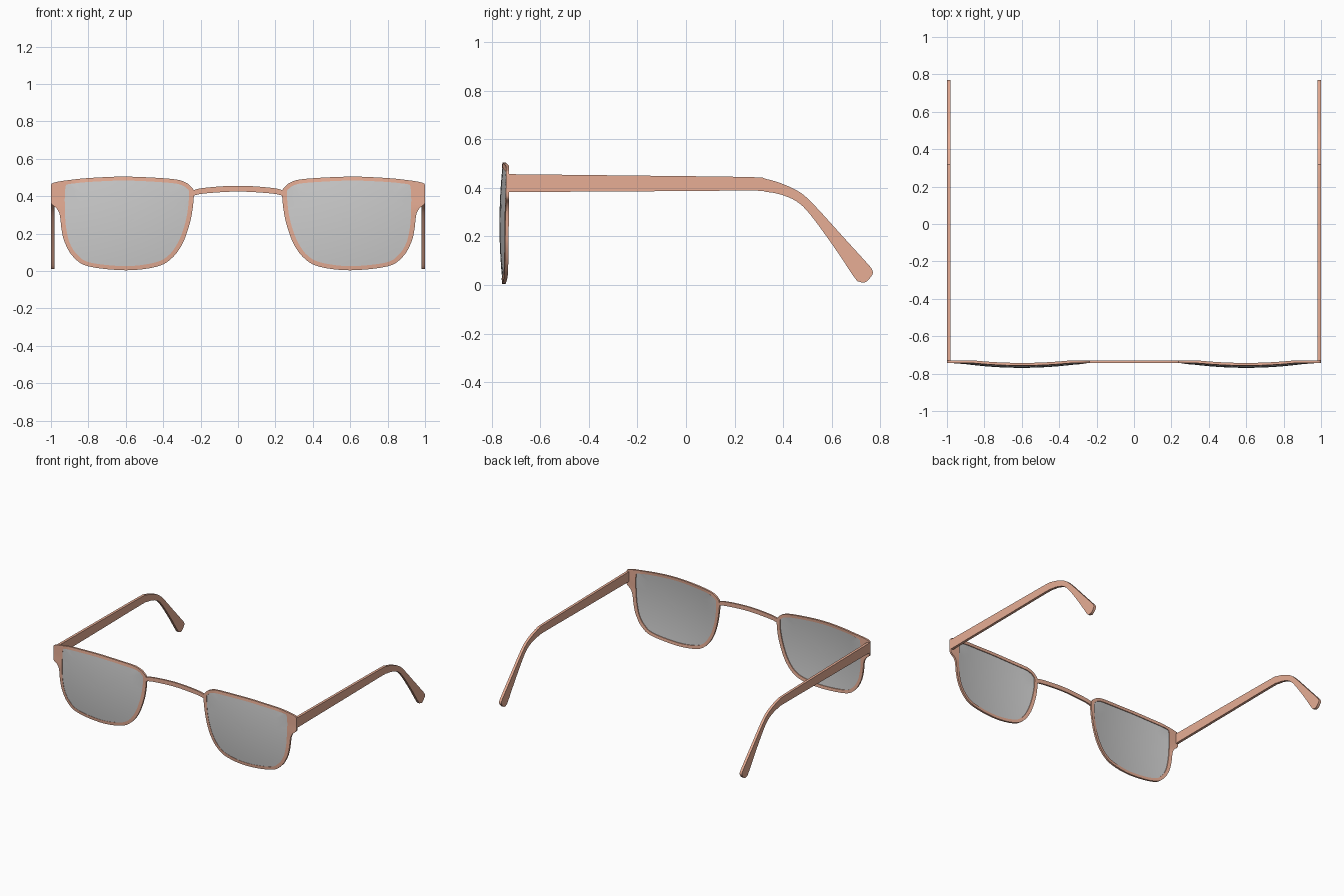
import bpy, bmesh, math

if "Cube" in bpy.data.objects:
    bpy.data.objects.remove(bpy.data.objects["Cube"])

frame_mat = bpy.data.materials.new("frame_salmon")
frame_mat.diffuse_color = (0.8, 0.42, 0.3, 1)
frame_mat.use_nodes = True
frame_mat.node_tree.nodes["Principled BSDF"].inputs["Base Color"].default_value = frame_mat.diffuse_color


def catmull(pts, steps, closed=True):
    """Smooth a list of control points of any dimension."""
    n, out = len(pts), []
    for i in range(n if closed else n - 1):
        idx = [(i + k) % n if closed else min(max(i + k, 0), n - 1) for k in (-1, 0, 1, 2)]
        a, b, c, d = (pts[k] for k in idx)
        for s in range(steps):
            t = s / steps
            out.append([0.5 * (2 * q + (r - p) * t + (2 * p - 5 * q + 4 * r - u) * t * t
                               + (3 * q - p - 3 * r + u) * t ** 3)
                        for p, q, r, u in zip(a, b, c, d)])
    if not closed:
        out.append(list(pts[-1]))
    return out


def make(name, verts, faces, mat=None, mirror=False):
    me = bpy.data.meshes.new(name)
    me.from_pydata(verts, [], faces)
    bm = bmesh.new()
    bm.from_mesh(me)
    bmesh.ops.recalc_face_normals(bm, faces=bm.faces)
    bm.to_mesh(me)
    bm.free()
    me.shade_smooth()
    me.set_sharp_from_angle(angle=math.radians(35))
    ob = bpy.data.objects.new(name, me)
    bpy.context.collection.objects.link(ob)
    if mat:
        me.materials.append(mat)
    if mirror:
        ob.modifiers.new("mirror", 'MIRROR').use_mirror_merge = False
    return ob


def band(rings, closed=True):
    """Quads joining matching points of successive rings (rings form a loop of sections)."""
    n, m = len(rings[0]), len(rings)
    verts = [v for r in rings for v in r]
    faces = [(k * n + i, k * n + (i + 1) % n, (k + 1) % m * n + (i + 1) % n, (k + 1) % m * n + i)
             for k in range(m) for i in range(n if closed else n - 1)]
    if not closed:
        faces += [[k * n for k in range(m)], [k * n + n - 1 for k in range(m)]]
    return verts, faces


CX, CZ = 0.6, 0.25


def dome(x, z):
    """Front surface of the bulging lens and rim."""
    return min(-0.743, -0.771 + 0.22 * ((x - CX) ** 2 + (z - CZ) ** 2))


# Rim: paired outer and inner outline points (outer x, z, inner x, z)
pairs = [
    (.236, .42, .262, .42), (.25, .45, .272, .44), (.285, .476, .30, .459),
    (.36, .493, .37, .472), (.60, .505, .60, .484), (.80, .497, .80, .476),
    (.90, .487, .88, .468), (.97, .476, .913, .463), (1.0, .46, .922, .45),
    (1.0, .40, .926, .40), (.998, .36, .926, .35), (.97, .335, .925, .31),
    (.953, .30, .923, .27), (.943, .22, .917, .22), (.925, .15, .90, .15),
    (.88, .075, .86, .088), (.80, .025, .79, .045), (.60, .004, .60, .026),
    (.44, .022, .45, .044), (.36, .063, .375, .08), (.30, .14, .322, .15),
    (.262, .24, .287, .24), (.243, .33, .268, .33)]
loop = catmull(pairs, 4)
outer = [(min(p[0], 1.0), p[1]) for p in loop]
inner = [(p[2], p[3]) for p in loop]
DEPTH = 0.014
rings = [[(x, dome(x, z) + d, z) for x, z in line]
         for line, d in ((outer, 0), (inner, 0), (inner, DEPTH), (outer, DEPTH))]
make("rim", *band(rings), frame_mat, True)

# Lens: thin domed sheet filling the rim, left grey
n, R = len(inner), 8
verts, faces = [], []
for off in (0.002, 0.008):
    base = len(verts)
    for k in range(R):
        s = 1.01 * (R - k) / R
        for x, z in inner:
            px, pz = CX + (x - CX) * s, CZ + (z - CZ) * s
            verts.append((px, dome(px, pz) + off, pz))
    verts.append((CX, dome(CX, CZ) + off, CZ))
    for i in range(n):
        j = (i + 1) % n
        for k in range(R - 1):
            a = base + k * n
            faces.append((a + i, a + j, a + n + j, a + n + i))
        a = base + (R - 1) * n
        faces.append((a + i, a + j, len(verts) - 1))
half = len(verts) // 2
faces += [(i, (i + 1) % n, half + (i + 1) % n, half + i) for i in range(n)]
make("lens", verts, faces, None, True)

# Bridge: shallow arched bar between the rims (x, top z, bottom z)
arc = catmull([(-.245, .43, .40), (-.2, .442, .412), (-.1, .452, .421), (0, .456, .425),
               (.1, .452, .421), (.2, .442, .412), (.245, .43, .40)], 4, False)
rings = [[(p[0], y, p[zi]) for p in arc]
         for y, zi in ((-.743, 1), (-.731, 1), (-.731, 2), (-.743, 2))]
make("bridge", *band(rings, False), frame_mat)

# Temple arm: paired top and bottom edge points (top y, z, bottom y, z)
arm = catmull([
    (-.74, .457, -.74, .383), (-.2, .451, -.2, .386), (.26, .445, .26, .389),
    (.33, .437, .33, .384), (.40, .416, .39, .373), (.47, .382, .455, .345),
    (.53, .328, .51, .293), (.64, .207, .61, .157), (.74, .097, .695, .03),
    (.765, .067, .714, .014), (.77, .047, .732, .01), (.758, .028, .745, .015)], 4, False)
rings = [[(x, p[k], p[k + 1]) for p in arm]
         for x, k in ((.981, 0), (1.0, 0), (1.0, 2), (.981, 2))]
make("temple_arm", *band(rings, False), frame_mat, True)
